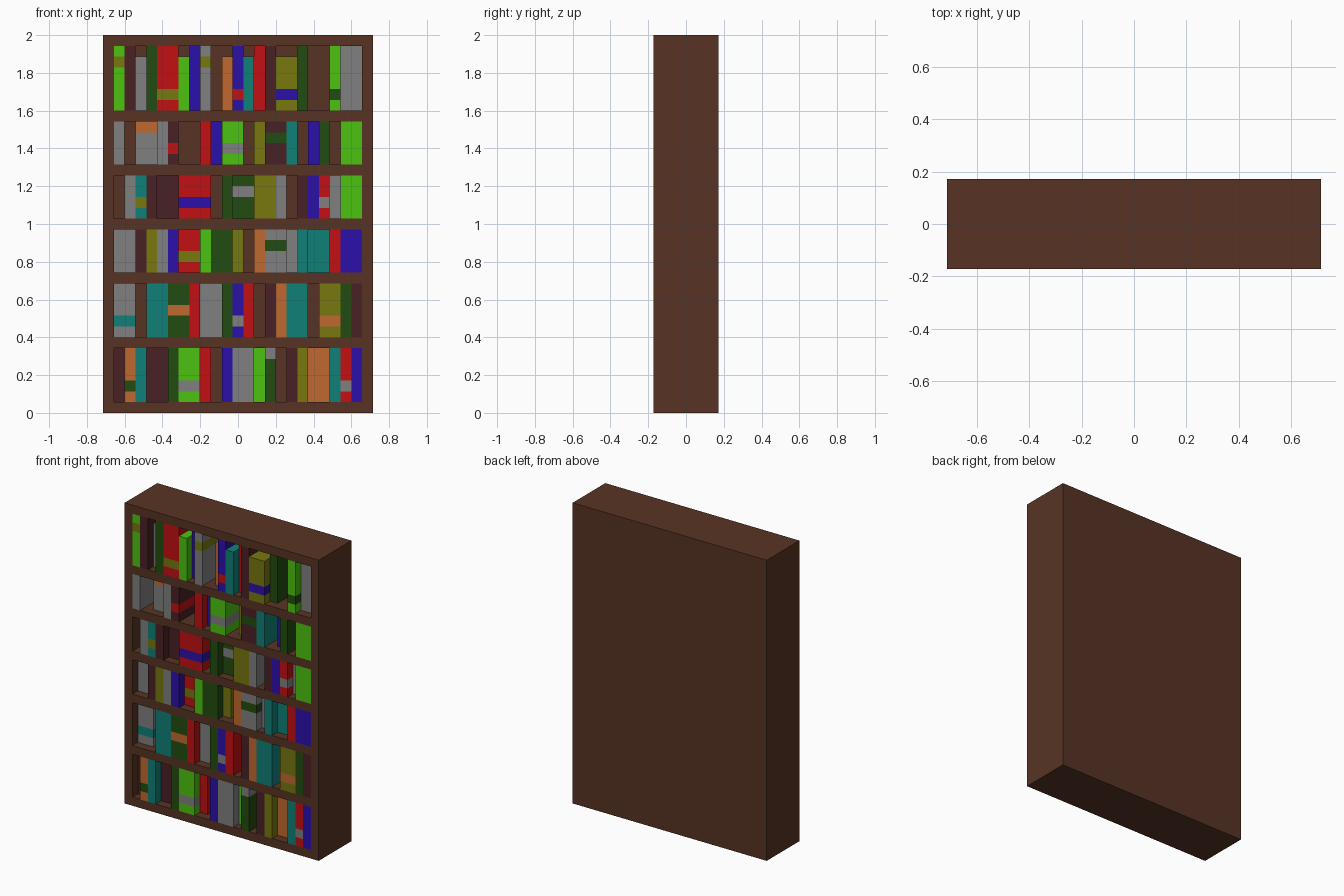
import bpy, bmesh

if "Cube" in bpy.data.objects:
    bpy.data.objects.remove(bpy.data.objects["Cube"])

U = 2 / 35              # one block of the grid
W, H, D = 25, 35, 6     # case size in blocks


def linear(c):
    return c / 12.92 if c <= 0.04045 else ((c + 0.055) / 1.055) ** 2.4


def material(name, rgb):
    col = [linear(c / 255) for c in rgb] + [1]
    m = bpy.data.materials.new(name)
    m.use_nodes = True
    m.diffuse_color = col
    bsdf = m.node_tree.nodes["Principled BSDF"]
    bsdf.inputs["Base Color"].default_value = col
    bsdf.inputs["Roughness"].default_value = 0.9
    return m


brown = material("brown wood", (87, 52, 36))
COLOURS = {
    "R": material("red", (194, 16, 18)),
    "G": material("bright green", (76, 194, 16)),
    "B": material("blue", (44, 16, 170)),
    "S": material("grey", (128, 128, 128)),
    "D": material("dark green", (34, 75, 16)),
    "T": material("teal", (16, 128, 120)),
    "Y": material("olive", (120, 120, 16)),
    "M": material("maroon", (73, 33, 36)),
    "O": material("orange", (192, 104, 46)),
}


def block(name, x, y, z, mats, band=None):
    """Box from (min, max) ranges in blocks; band is the row painted with the second material."""
    bm = bmesh.new()
    bmesh.ops.create_cube(bm, size=1)
    for v in bm.verts:
        v.co = [r[0] + (c + 0.5) * (r[1] - r[0]) for c, r in zip(v.co, (x, y, z))]
    if band is not None:
        for cut in (band, band + 1):
            if z[0] < cut < z[1]:
                bmesh.ops.bisect_plane(bm, geom=bm.verts[:] + bm.edges[:] + bm.faces[:],
                                       plane_co=(0, 0, cut), plane_no=(0, 0, 1))
        for f in bm.faces:
            f.material_index = int(band < f.calc_center_median().z < band + 1)
    for v in bm.verts:
        v.co = ((v.co.x - W / 2) * U, (v.co.y - D / 2) * U, v.co.z * U)
    me = bpy.data.meshes.new(name)
    bm.to_mesh(me)
    bm.free()
    for m in mats:
        me.materials.append(m)
    ob = bpy.data.objects.new(name, me)
    bpy.context.collection.objects.link(ob)


# Case: sides, back panel, horizontal boards
block("left_side", (W - 1, W), (0, D), (0, H), [brown])
block("right_side", (0, 1), (0, D), (0, H), [brown])
block("back_panel", (1, W - 1), (D - 1, D), (0, H), [brown])
for z in (0, 6, 12, 17, 22, 27, 34):
    block("shelf", (1, W - 1), (0, D - 1), (z, z + 1), [brown])

# Books on each shelf: colour, width, then options
# "-" set back, "s" short, "/Cn" band of colour C at row n; "_" is a gap
SHELVES = {
    (28, 34): "G1/Y4 M1 S1-s D1 R2/Y1 G1s B1- S1/Y4 _1 O1-s B1/R1 T1s R1- M1 Y2s/B1 D1- _2 G1/D1 S2-",
    (23, 27): "S1 _1 S2-/O3 S1 M1/R1 _2 R1 B1- G2/S1 _1 Y1- M2/D2 T1 _1 B1- D1 _1 G2",
    (18, 22): "_1 S1 T1/Y1 M1 M2- R3/B1 _1 D1 D2-/S2 Y2 S1 _1 M1 B1 R1/S1 S1- G2",
    (13, 17): "S2- M1 Y1 S1 B1 R2-/Y1 G1 D2 Y1- _1 O1 S2/D2 S1- T1 T2- R1 B2",
    (7, 12): "S2-/T1 _1 T1 T1 D2/O2 R1 S2- D1 B1/S1 R1 _1 M1 O1 T2 _1 Y2/O1 D1 M1",
    (1, 6): "M1- O1/D1 T1 M2- D1 G2/S1 R1- _1 B1 S2 G1- D1/S4 _1 M1 Y1 O2- T1 R1/S1 B1",
}
for (low, high), row in SHELVES.items():
    x = 1
    for code in row.split():
        body, _, stripe = code.partition("/")
        width = int(body[1])
        if body[0] != "_":
            mats, band = [COLOURS[body[0]]], None
            if stripe:
                mats.append(COLOURS[stripe[0]])
                band = low + int(stripe[1])
            front = 1 if "-" in body else 0
            top = high - 1 if "s" in body else high
            block("book", (x, x + width), (front, D - 1), (low, top), mats, band)
        x += width
